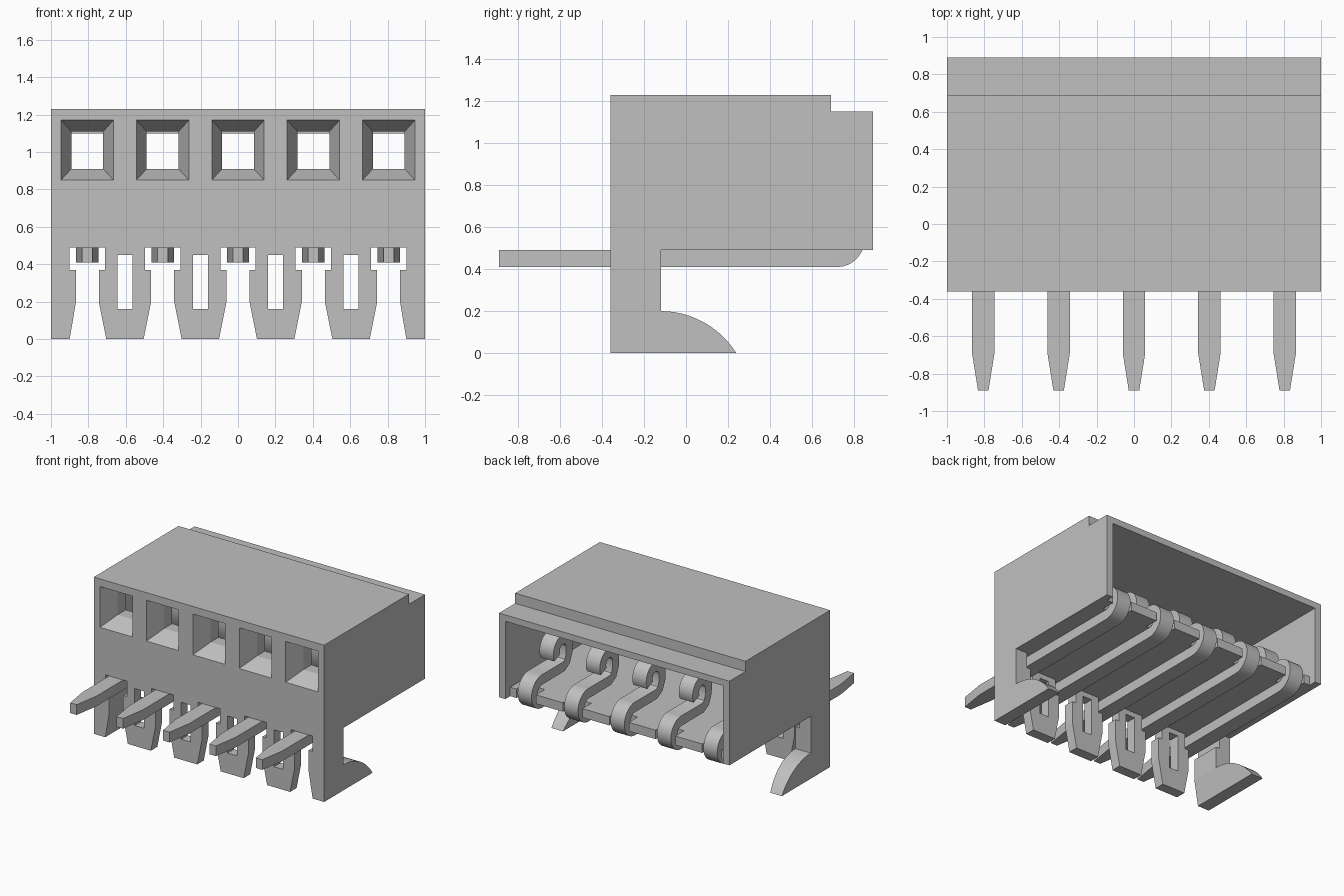
import bpy, bmesh, math
from mathutils import Vector

if "Cube" in bpy.data.objects:
    bpy.data.objects.remove(bpy.data.objects["Cube"], do_unlink=True)

grey = bpy.data.materials.new("light grey")
grey.use_nodes = True
GREY = (0.53, 0.53, 0.53, 1)
grey.diffuse_color = GREY
grey.node_tree.nodes["Principled BSDF"].inputs["Base Color"].default_value = GREY

PITCH = 0.403
CONTACTS = [PITCH * i for i in range(-2, 3)]
FRONT, WALL_BACK, BACK = -0.36, -0.12, 0.89
FLOOR = 0.49


def finish(name, bm):
    bmesh.ops.recalc_face_normals(bm, faces=bm.faces)
    mesh = bpy.data.meshes.new(name)
    bm.to_mesh(mesh)
    bm.free()
    mesh.materials.append(grey)
    obj = bpy.data.objects.new(name, mesh)
    bpy.context.collection.objects.link(obj)
    return obj


def loft(name, rings):
    """Closed solid through rings of equal point count."""
    bm = bmesh.new()
    loops = [[bm.verts.new(p) for p in ring] for ring in rings]
    n = len(loops[0])
    for a, b in zip(loops, loops[1:]):
        for i in range(n):
            bm.faces.new((a[i], a[(i + 1) % n], b[(i + 1) % n], b[i]))
    bm.faces.new(loops[0])
    bm.faces.new(loops[-1])
    return finish(name, bm)


def rect(x, y, z0, z1, half):
    return [(x - half, y, z0), (x + half, y, z0), (x + half, y, z1), (x - half, y, z1)]


def box(name, x0, x1, y0, y1, z0, z1):
    x, h = (x0 + x1) / 2, (x1 - x0) / 2
    return loft(name, [rect(x, y0, z0, z1, h), rect(x, y1, z0, z1, h)])


def cut(obj, cutters):
    for c in cutters:
        mod = obj.modifiers.new("cut", 'BOOLEAN')
        mod.operation, mod.solver, mod.object = 'DIFFERENCE', 'EXACT', c
        dg = bpy.context.evaluated_depsgraph_get()
        mesh = bpy.data.meshes.new_from_object(obj.evaluated_get(dg))
        obj.modifiers.clear()
        obj.data = mesh
        bpy.data.objects.remove(c, do_unlink=True)


def smooth(obj):
    bpy.ops.object.select_all(action='DESELECT')
    obj.select_set(True)
    bpy.context.view_layer.objects.active = obj
    bpy.ops.object.shade_smooth_by_angle(angle=math.radians(35))


# Housing: stepped side profile, hollowed from the back
side = [(FRONT, FLOOR), (BACK, FLOOR), (BACK, 1.15), (0.69, 1.15), (0.69, 1.23), (FRONT, 1.23)]
housing = loft("housing", [[(x, y, z) for y, z in side] for x in (-1, 1)])
cutters = [box("cavity_cutter", -0.945, 0.945, WALL_BACK, 1.0, 0.56, 1.10),
           box("floor_edge_cutter", -0.945, 0.945, 0.83, 1.0, 0.4, 0.7)]
for x in CONTACTS:
    # Notch in the floor for the bent contact, and the funnel socket
    cutters.append(box("notch_cutter", x - 0.085, x + 0.085, 0.72, 1.0, 0.4, 0.7))
    cutters.append(loft("socket_cutter", [
        rect(x, FRONT - 0.014, 0.844, 1.176, 0.1455),
        rect(x, FRONT + 0.14, 0.91, 1.11 - 0.001, 0.085),
        rect(x, WALL_BACK + 0.05, 0.91, 1.11 - 0.001, 0.085)]))
cut(housing, cutters)

# Slotted legs between the contacts
half = [(0.10, 0), (0.14, 0.2), (0.14, 0.37), (0.107, 0.37), (0.107, FLOOR)]
outline = half + [(-x, z) for x, z in reversed(half)]
for i in range(4):
    cx = PITCH * (i - 1.5)
    leg = loft(f"slotted_leg_{i + 1}",
               [[(cx + x, y, z) for x, z in outline] for y in (FRONT, FRONT + 0.08)])
    cut(leg, [box("slit_cutter", cx - 0.04, cx + 0.04, -0.5, -0.1, 0.16, 0.45)])

# End legs with curved feet pointing back
end_half = [(1, 0), (1, FLOOR), (0.90, FLOOR), (0.90, 0.37), (0.866, 0.37), (0.866, 0.2), (0.90, 0)]
foot_side = [(WALL_BACK, 0)]
for i in range(13):
    t = math.radians(57) * (1 - i / 12)
    foot_side.append((WALL_BACK + 0.36 * math.sin(t) / math.sin(math.radians(57)),
                      0.2 * (math.cos(t) - math.cos(math.radians(57))) / (1 - math.cos(math.radians(57)))))
for s, label in ((1, "left"), (-1, "right")):
    loft(f"{label}_end_leg", [[(s * x, y, z) for x, z in end_half] for y in (FRONT, WALL_BACK)])
    inner = [(s * (0.90 - 0.17 * z), y, z) for y, z in foot_side]
    outer = [(s, y, z) for y, z in foot_side]
    smooth(loft(f"{label}_foot", [inner, outer]))

# Contact centreline: straight pin, U-bend at the back, return arm, curled end
path = [(-0.89, 0.45), (-0.69, 0.45)]
for i in range(17):
    a = math.radians(-90 + 180 * i / 16)
    path.append((0.72 + 0.09 * math.cos(a), 0.54 + 0.09 * math.sin(a)))
path += [(0.45, 0.63), (0.405, 0.655), (0.382, 0.71)]
for i in range(15):
    a = math.radians(180 - 210 * i / 14)
    path.append((0.46 + 0.08 * math.cos(a), 0.77 + 0.08 * math.sin(a)))
path = [Vector(p) for p in path]


def contact_rings(cx):
    rings = []
    for i, p in enumerate(path):
        d0 = (p - path[max(i - 1, 0)]).normalized()
        d1 = (path[min(i + 1, len(path) - 1)] - p).normalized()
        d = (d0 + d1).normalized()
        n = Vector((-d.y, d.x)) * 0.04
        w = 0.028 if i == 0 else 0.06
        a, b = p + n, p - n
        rings.append([(cx - w, a.x, a.y), (cx + w, a.x, a.y), (cx + w, b.x, b.y), (cx - w, b.x, b.y)])
    return rings


for i, cx in enumerate(CONTACTS):
    smooth(loft(f"contact_{i + 1}", contact_rings(cx)))
